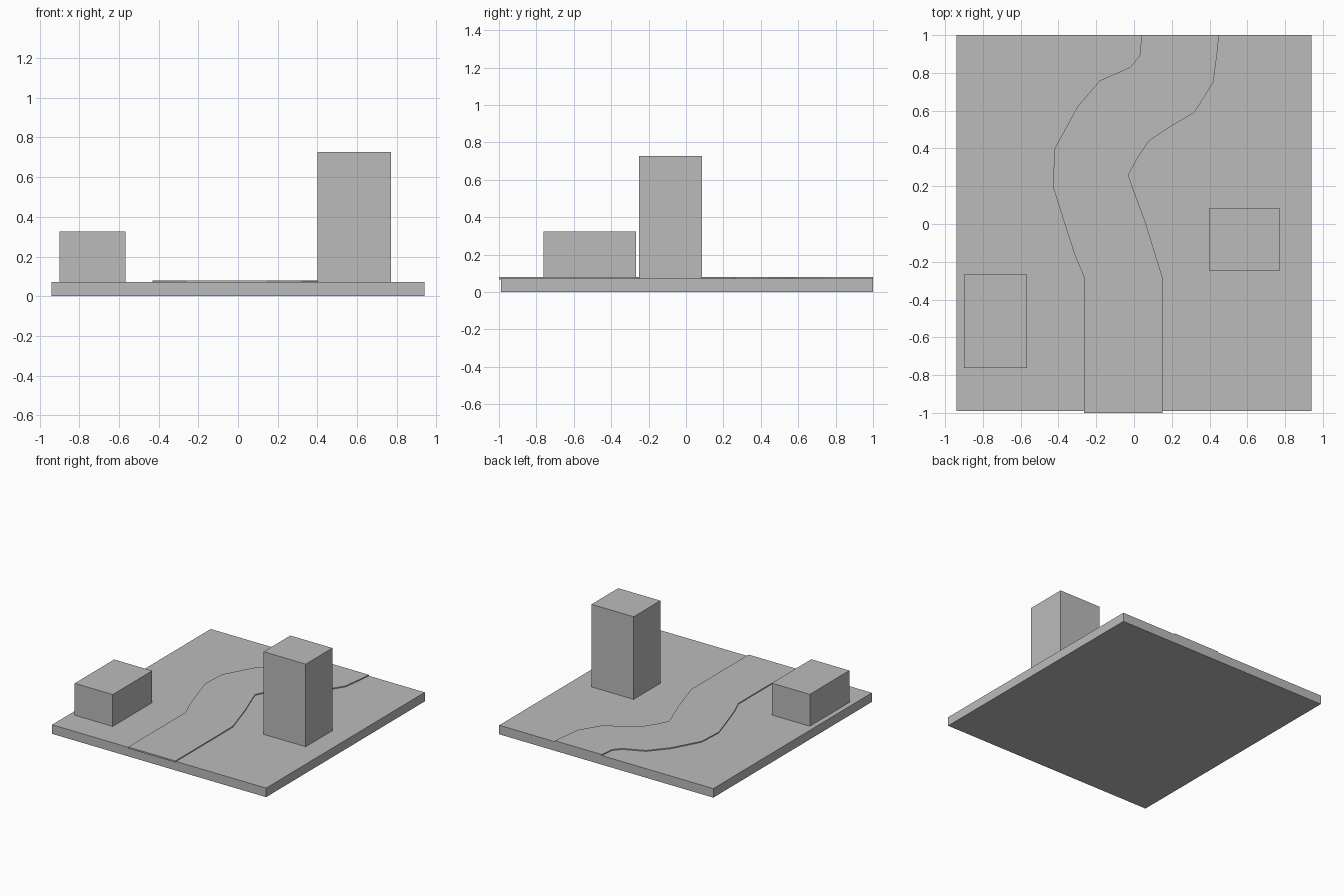
import bpy
import bmesh

cube = bpy.data.objects.get("Cube")
if cube:
    bpy.data.objects.remove(cube, do_unlink=True)

# Single plain grey for the whole model
grey = bpy.data.materials.new("plain_grey")
grey.use_nodes = True
colour = (0.5, 0.5, 0.5, 1)
grey.diffuse_color = colour
grey.node_tree.nodes["Principled BSDF"].inputs["Base Color"].default_value = colour


def prism(name, outline, bottom, top):
    """Extrude a flat outline straight up into a solid."""
    bm = bmesh.new()
    face = bm.faces.new([bm.verts.new((x, y, bottom)) for x, y in outline])
    result = bmesh.ops.extrude_face_region(bm, geom=[face])
    for item in result["geom"]:
        if isinstance(item, bmesh.types.BMVert):
            item.co.z = top
    bmesh.ops.recalc_face_normals(bm, faces=bm.faces)
    mesh = bpy.data.meshes.new(name)
    bm.to_mesh(mesh)
    bm.free()
    mesh.materials.append(grey)
    obj = bpy.data.objects.new(name, mesh)
    bpy.context.collection.objects.link(obj)
    return obj


def block(name, x0, x1, y0, y1, bottom, top):
    return prism(name, [(x0, y0), (x1, y0), (x1, y1), (x0, y1)], bottom, top)


GROUND = 0.072

# Ground slab and the two buildings
block("ground_slab", -0.94, 0.94, -0.99, 1.0, 0, GROUND)
block("tall_tower", 0.40, 0.77, -0.25, 0.085, GROUND, 0.728)
block("low_building", -0.90, -0.566, -0.763, -0.268, GROUND, 0.325)

# Winding raised path: both banks listed from front to back
right_bank = [(-0.265, -1.0), (-0.265, -0.28), (-0.315, -0.16), (-0.37, 0.01),
              (-0.43, 0.2), (-0.42, 0.4), (-0.30, 0.62), (-0.18, 0.76),
              (-0.02, 0.83), (0.03, 0.89), (0.04, 1.0)]
left_bank = [(0.15, -1.0), (0.15, -0.28), (0.06, 0.01), (-0.01, 0.2),
             (-0.03, 0.26), (0.02, 0.35), (0.08, 0.44), (0.2, 0.52),
             (0.32, 0.59), (0.42, 0.75), (0.44, 0.9), (0.45, 1.0)]
prism("winding_path", left_bank + right_bank[::-1], GROUND - 0.004, 0.08)
